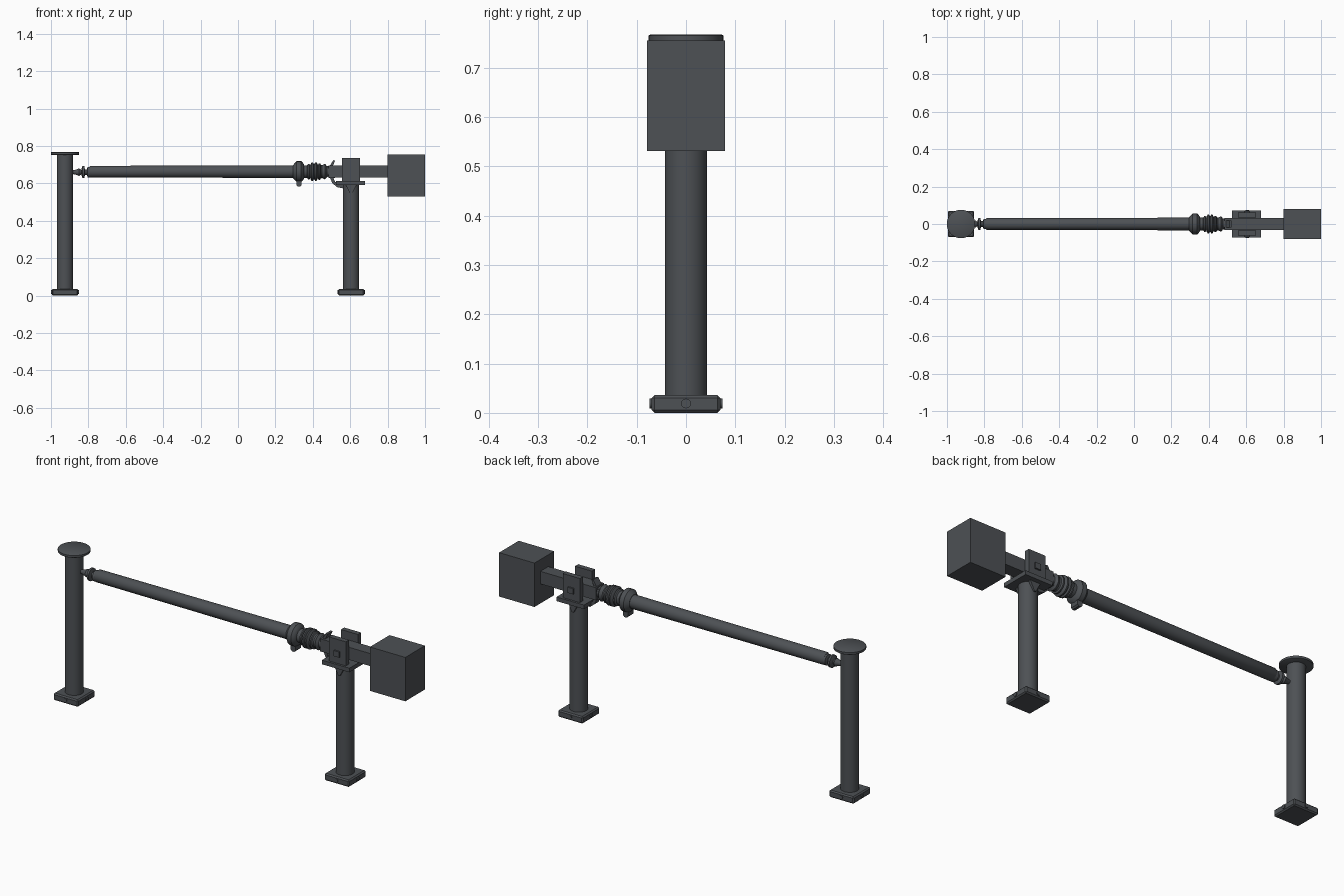
import bpy, bmesh, math
from mathutils import Vector, Matrix

if "Cube" in bpy.data.objects:
    bpy.data.objects.remove(bpy.data.objects["Cube"])

mat = bpy.data.materials.new("dark grey metal")
mat.diffuse_color = (0.075, 0.082, 0.09, 1)
mat.use_nodes = True
mat.node_tree.nodes["Principled BSDF"].inputs["Base Color"].default_value = mat.diffuse_color


def finish(name, bm, smooth=False):
    bmesh.ops.recalc_face_normals(bm, faces=bm.faces)
    me = bpy.data.meshes.new(name)
    bm.to_mesh(me)
    bm.free()
    me.materials.append(mat)
    ob = bpy.data.objects.new(name, me)
    bpy.context.collection.objects.link(ob)
    if smooth:
        bpy.ops.object.select_all(action='DESELECT')
        ob.select_set(True)
        bpy.context.view_layer.objects.active = ob
        bpy.ops.object.shade_smooth_by_angle(angle=math.radians(35))
    return ob


def box(name, x, y, z, bevel=0):
    """Box from (min, max) ranges."""
    bm = bmesh.new()
    bmesh.ops.create_cube(bm, size=1)
    for v in bm.verts:
        v.co = Vector([(r[0] + r[1]) / 2 + c * (r[1] - r[0]) for c, r in zip(v.co, (x, y, z))])
    if bevel:
        bmesh.ops.bevel(bm, geom=bm.edges[:], offset=bevel, segments=1, affect='EDGES')
    return finish(name, bm)


def lathe(name, profile, origin, axis='Z', sides=24):
    """Closed turned part: profile is (distance along axis, radius)."""
    bm = bmesh.new()
    rings = []
    for d, r in profile:
        ring = []
        for i in range(sides):
            a = 2 * math.pi * i / sides
            u, w = r * math.cos(a), r * math.sin(a)
            co = {'X': (d, u, w), 'Y': (u, d, w), 'Z': (u, w, d)}[axis]
            ring.append(bm.verts.new(Vector(co) + Vector(origin)))
        rings.append(ring)
    for a, b in zip(rings, rings[1:]):
        for i in range(sides):
            j = (i + 1) % sides
            bm.faces.new((a[i], a[j], b[j], b[i]))
    bm.faces.new(rings[0])
    bm.faces.new(rings[-1])
    return finish(name, bm, True)


def plate(name, outline, y0, y1):
    """Outline in x,z extruded along y."""
    bm = bmesh.new()
    f = bm.faces.new([bm.verts.new((x, y0, z)) for x, z in outline])
    g = bmesh.ops.extrude_face_region(bm, geom=[f])
    bmesh.ops.translate(bm, vec=(0, y1 - y0, 0),
                        verts=[v for v in g['geom'] if isinstance(v, bmesh.types.BMVert)])
    return finish(name, bm)


AXIS_Z = 0.663

# Two posts with bolted feet
for side, px, top in (("latch", -0.925, 0.755), ("pivot", 0.605, 0.6)):
    lathe(side + "_post", [(0.02, 0.043), (top, 0.043)], (px, 0, 0), sides=32)
    box(side + "_foot", (px - 0.07, px + 0.07), (-0.07, 0.07), (0, 0.036), 0.006)
    for s in (-1, 1):
        lathe(side + "_foot_bolt", [(0.06 * s, 0.01), (0.074 * s, 0.01)], (px, 0, 0.019), 'Y', 12)
        lathe(side + "_foot_bolt", [(0.06 * s, 0.01), (0.074 * s, 0.01)], (px, 0, 0.019), 'X', 12)

# Round cap on the latch post
lathe("latch_post_cap", [(0.752, 0.073), (0.754, 0.076), (0.765, 0.076), (0.767, 0.073)],
      (-0.925, 0, 0), sides=32)

# Latch pin between post and pole
lathe("latch_pin", [(-0.885, 0.010), (-0.868, 0.013), (-0.850, 0.020), (-0.838, 0.013),
                    (-0.832, 0.032), (-0.822, 0.032), (-0.818, 0.015), (-0.808, 0.015),
                    (-0.804, 0.028), (-0.785, 0.028)], (0, 0, AXIS_Z - 0.003), 'X', 16)

# Long barrier pole, slightly thicker towards the pivot
lathe("barrier_pole", [(-0.795, 0.026), (-0.787, 0.031), (-0.3, 0.032), (0.3, 0.034),
                       (0.31, 0.034)], (0, 0, AXIS_Z), 'X', 24)

# Clamp collar with a hanging tab
lathe("clamp_collar", [(0.295, 0.036), (0.308, 0.05), (0.314, 0.056), (0.338, 0.056),
                       (0.346, 0.048), (0.354, 0.036)], (0, 0, AXIS_Z), 'X', 20)
plate("clamp_tab", [(0.313, 0.63), (0.313, 0.59), (0.32, 0.583), (0.333, 0.583),
                    (0.34, 0.59), (0.34, 0.63)], -0.022, 0.022)

# Ribbed joint and tapered neck leading to the arm
ribs = [(0.35, 0.034), (0.365, 0.034)]
for i, r in enumerate((0.042, 0.05, 0.05, 0.044)):
    x = 0.37 + i * 0.019
    ribs += [(x, r - 0.008), (x + 0.005, r), (x + 0.012, r), (x + 0.016, r - 0.008)]
ribs += [(0.45, 0.034), (0.465, 0.042), (0.475, 0.03), (0.5, 0.026)]
lathe("ribbed_joint", ribs, (0, 0, AXIS_Z), 'X', 20)
plate("neck_bracket", [(0.45, 0.69), (0.485, 0.685), (0.51, 0.725), (0.52, 0.722), (0.505, 0.69),
                       (0.53, 0.69), (0.53, 0.633), (0.5, 0.625), (0.45, 0.645)], -0.02, 0.02)

# Arm and counterweight
box("arm", (0.485, 0.81), (-0.032, 0.032), (0.631, 0.695))
box("counterweight", (0.8, 1.0), (-0.079, 0.079), (0.531, 0.755))

# Pivot head: table, two cheeks, square pin, hooked brace underneath
box("pivot_table", (0.525, 0.68), (-0.073, 0.073), (0.591, 0.612))
for s in (-1, 1):
    box("pivot_cheek", (0.556, 0.652), sorted((0.036 * s, 0.062 * s)), (0.605, 0.735))
    box("pivot_pin_head", (0.588, 0.62), sorted((0.06 * s, 0.07 * s)), (0.648, 0.677))
plate("hook_brace", [(0.49, 0.635), (0.505, 0.6), (0.53, 0.58), (0.57, 0.572), (0.57, 0.594),
                     (0.54, 0.596), (0.518, 0.61), (0.508, 0.635)], -0.016, 0.016)
for s in (-1, 1):
    plate("post_gusset", [(0.575, 0.595), (0.635, 0.595), (0.61, 0.545), (0.6, 0.545)],
          0.038 * s, 0.05 * s)
